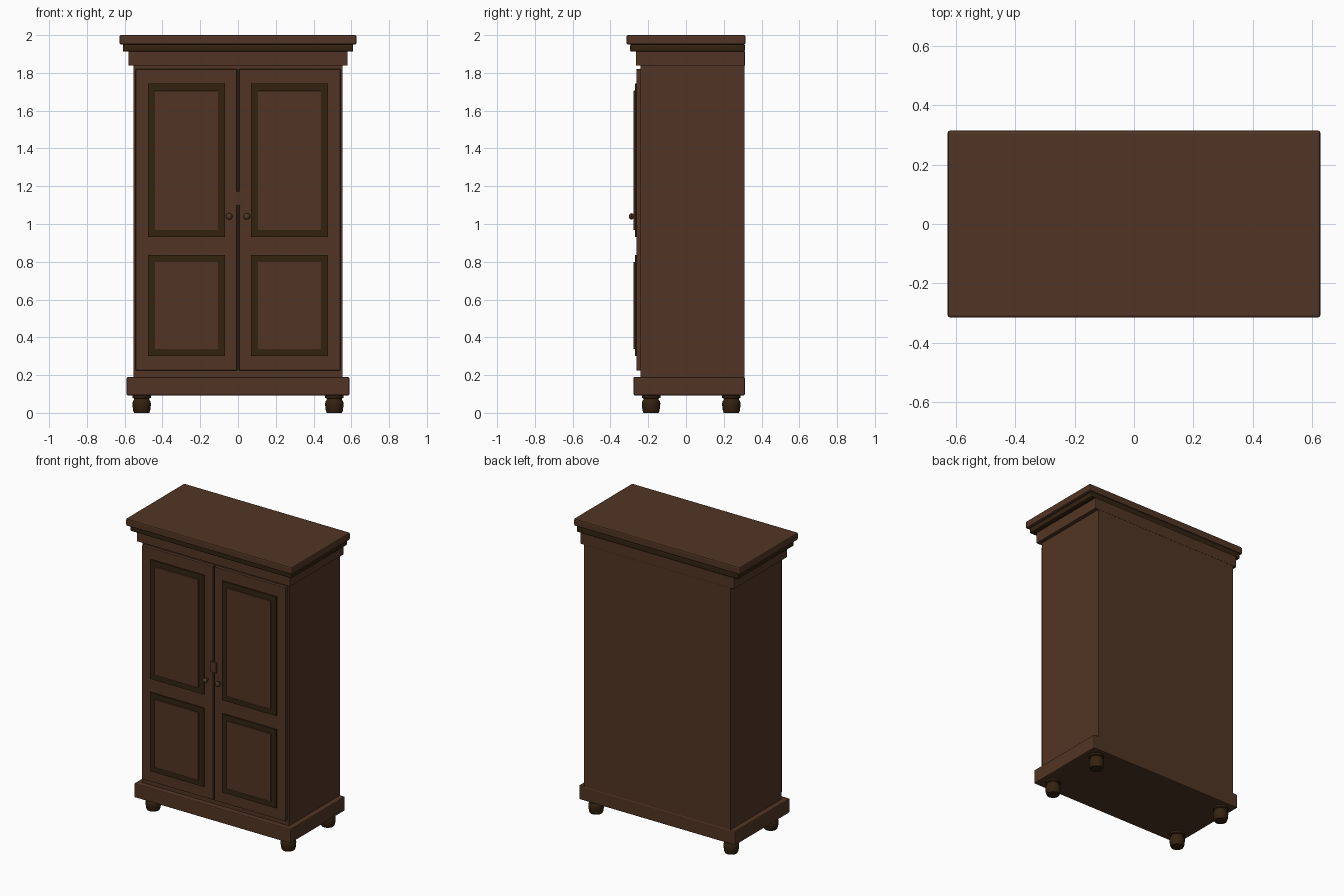
import bpy, bmesh, math

if "Cube" in bpy.data.objects:
    bpy.data.objects.remove(bpy.data.objects["Cube"])

def material(name, rgb):
    m = bpy.data.materials.new(name)
    m.diffuse_color = (*rgb, 1)
    m.use_nodes = True
    m.node_tree.nodes["Principled BSDF"].inputs["Base Color"].default_value = m.diffuse_color
    return m

WOOD = material("brown wood", (0.083, 0.036, 0.018))
DARK = material("dark wood", (0.034, 0.016, 0.005))

def finish(name, bm, mat):
    bmesh.ops.recalc_face_normals(bm, faces=bm.faces)
    me = bpy.data.meshes.new(name)
    bm.to_mesh(me)
    bm.free()
    me.materials.append(mat)
    ob = bpy.data.objects.new(name, me)
    bpy.context.collection.objects.link(ob)
    return ob

def box(name, x, y, z, mat, bevel=0.0):
    bm = bmesh.new()
    bmesh.ops.create_cube(bm, size=1)
    for v in bm.verts:
        v.co = [a + (b - a) * (c + 0.5) for (a, b), c in zip((x, y, z), v.co)]
    ob = finish(name, bm, mat)
    if bevel:
        mod = ob.modifiers.new("bevel", 'BEVEL')
        mod.width = bevel
        mod.segments = 2
    return ob

def lathe(name, profile, loc, mat, steps=24, tilt=0.0):
    bm = bmesh.new()
    vs = [bm.verts.new((r, 0, z)) for r, z in profile]
    es = [bm.edges.new(p) for p in zip(vs, vs[1:])]
    bmesh.ops.spin(bm, geom=vs + es, cent=(0, 0, 0), axis=(0, 0, 1),
                   angle=2 * math.pi, steps=steps)
    bmesh.ops.remove_doubles(bm, verts=bm.verts, dist=1e-5)
    ob = finish(name, bm, mat)
    ob.location = loc
    ob.rotation_euler.x = tilt
    bpy.context.view_layer.objects.active = ob
    ob.select_set(True)
    bpy.ops.object.shade_smooth_by_angle(angle=math.radians(40))
    ob.select_set(False)
    return ob

def frame(name, x, z, w, y, mat):
    """Rectangular moulding of width w, from depth y[0] to y[1]."""
    bm = bmesh.new()
    rings = []
    for d, yy in ((0, y[1]), (0, y[0]), (w, y[0]), (w, y[1])):
        rings.append([bm.verts.new(p) for p in (
            (x[0] + d, yy, z[0] + d), (x[1] - d, yy, z[0] + d),
            (x[1] - d, yy, z[1] - d), (x[0] + d, yy, z[1] - d))])
    for a, b in zip(rings, rings[1:] + rings[:1]):
        for i in range(4):
            j = (i + 1) % 4
            bm.faces.new((a[i], a[j], b[j], b[i]))
    return finish(name, bm, mat)

# Carcass, plinth and stepped cornice, all flush at the back
BACK = 0.312
box("carcass", (-0.553, 0.553), (-0.24, 0.31), (0.15, 1.88), WOOD)
box("plinth", (-0.59, 0.59), (-0.278, BACK), (0.093, 0.19), WOOD, 0.007)
box("cornice_frieze", (-0.58, 0.58), (-0.266, BACK), (1.838, 1.915), WOOD, 0.004)
box("cornice_moulding", (-0.61, 0.61), (-0.296, BACK), (1.912, 1.952), DARK, 0.008)
box("cornice_top", (-0.627, 0.627), (-0.315, 0.315), (1.95, 2.0), WOOD, 0.008)

# Dark seam behind the door gap
box("door_seam", (-0.008, 0.008), (-0.246, -0.238), (0.225, 1.82), DARK)

# Doors with moulded raised panels and knobs
KNOB = [(0, 0), (0.009, 0), (0.008, 0.014), (0.014, 0.019), (0.0175, 0.027),
        (0.014, 0.035), (0.008, 0.039), (0, 0.040)]
for side, s in (("left", -1), ("right", 1)):
    def span(a, b):
        return tuple(sorted((s * a, s * b)))
    box(side + "_door", span(0.006, 0.542), (-0.262, -0.239), (0.225, 1.82), WOOD, 0.003)
    for level, z0, z1 in (("upper", 0.93, 1.743), ("lower", 0.30, 0.837)):
        frame(f"{side}_{level}_moulding", span(0.069, 0.476), (z0, z1), 0.038,
              (-0.270, -0.258), DARK)
        box(f"{side}_{level}_panel", span(0.106, 0.439), (-0.277, -0.258),
            (z0 + 0.037, z1 - 0.037), WOOD, 0.002)
    lathe(side + "_knob", KNOB, (s * 0.047, -0.262, 1.04), WOOD, 20, math.pi / 2)

# Lock plate over the door seam
box("lock_plate", (-0.025, 0.025), (-0.270, -0.258), (1.098, 1.172), WOOD, 0.003)

# Turned feet
FOOT = [(0, 0), (0.040, 0), (0.045, 0.012), (0.048, 0.035), (0.049, 0.050),
        (0.046, 0.062), (0.040, 0.070), (0.040, 0.076), (0.049, 0.080),
        (0.049, 0.100), (0, 0.100)]
for sx, xn in ((-1, "left"), (1, "right")):
    for y, yn in ((-0.185, "front"), (0.24, "back")):
        lathe(f"{yn}_{xn}_foot", FOOT, (sx * 0.51, y, 0), DARK)
